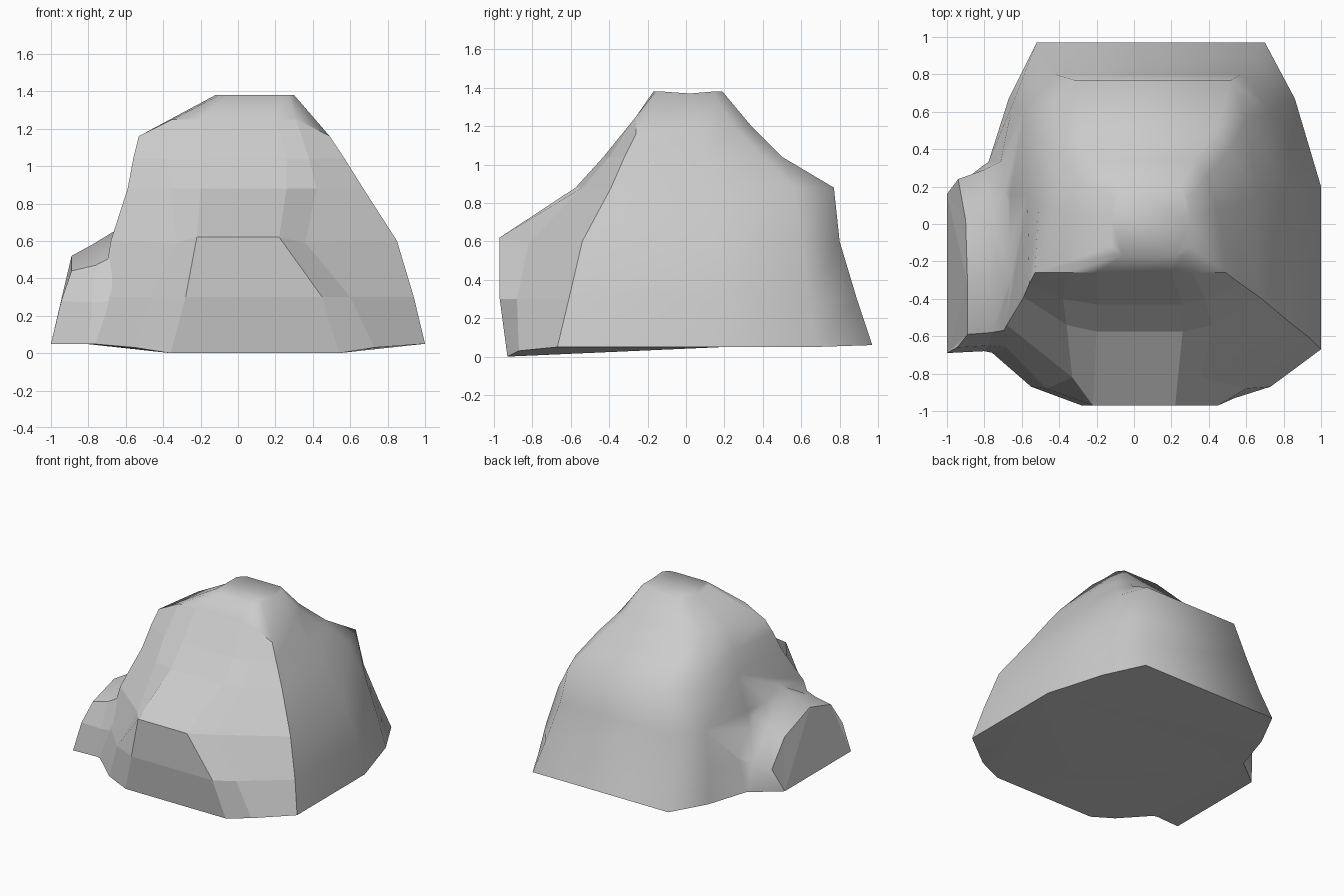
import bpy, bmesh, math

if "Cube" in bpy.data.objects:
    bpy.data.objects.remove(bpy.data.objects["Cube"])


def loft(name, rings):
    """Skin a stack of counter-clockwise point rings and cap both ends."""
    bm = bmesh.new()
    loops = [[bm.verts.new(p) for p in ring] for ring in rings]
    n = len(loops[0])
    for a, b in zip(loops, loops[1:]):
        for i in range(n):
            j = (i + 1) % n
            bm.faces.new((a[i], a[j], b[j], b[i]))
    bm.faces.new(loops[0][::-1])
    bm.faces.new(loops[-1])
    bmesh.ops.triangulate(bm, faces=[f for f in bm.faces if len(f.verts) > 4])
    bmesh.ops.recalc_face_normals(bm, faces=bm.faces)
    me = bpy.data.meshes.new(name)
    bm.to_mesh(me)
    bm.free()
    ob = bpy.data.objects.new(name, me)
    bpy.context.collection.objects.link(ob)
    return ob


# Boulder levels: height, then (left x, right x, y) rows from front to back
levels = [
    (0.05, [(-.36, .54, -.93), (-.55, .73, -.87), (-.78, 1, -.67), (-.82, 1, .2), (-.67, .86, .67), (-.52, .70, .97)]),
    (0.30, [(-.28, .45, -.97), (-.47, .60, -.88), (-.73, .94, -.61), (-.74, .94, .2), (-.65, .81, .64), (-.47, .64, .89)]),
    (0.60, [(-.22, .22, -.97), (-.33, .36, -.82), (-.68, .85, -.54), (-.66, .85, .15), (-.59, .73, .60), (-.42, .57, .80)]),
    (0.88, [(-.20, .26, -.575), (-.36, .42, -.54), (-.59, .67, -.39), (-.57, .66, .15), (-.50, .60, .56), (-.32, .52, .77)]),
    (1.04, [(-.20, .26, -.43), (-.38, .38, -.40), (-.56, .57, -.32), (-.51, .56, .10), (-.42, .51, .40), (-.28, .44, .50)]),
    (1.20, [(-.20, .20, -.26), (-.35, .31, -.26), (-.53, .49, -.26), (-.42, .44, .08), (-.33, .39, .25), (-.20, .31, .34)]),
    (1.38, [(-.06, .22, -.17), (-.10, .27, -.16), (-.12, .30, -.12), (-.12, .30, .02), (-.11, .29, .14), (-.06, .25, .19)]),
]
# Small height changes along the rows of some levels
dips = {
    0.05: (-.05, -.02, 0, 0, 0, .01),
    0.60: (.02, -.01, 0, 0, 0, 0),
    1.20: (.05, .05, -.04, 0, 0, 0),
    1.38: (0, 0, 0, -.01, 0, 0),
}

rings = []
for z, rows in levels:
    dz = dips.get(z, (0,) * 6)
    right = [(r, y, z + d) for (l, r, y), d in zip(rows, dz)]
    left = [(l, y, z + d) for (l, r, y), d in zip(rows, dz)]
    rings.append(right + left[::-1])
boulder = loft("boulder", rings)

# Side lump: outlines from the leaning broken end inwards to the boulder
lump_outline = [
    [(-1, .16, .05), (-.94, .24, .24), (-.90, .02, .41), (-.89, -.32, .52), (-.89, -.59, .44), (-.945, -.66, .28), (-1, -.69, .05)],
    [(-.81, .31, .05), (-.80, .29, .27), (-.78, .06, .48), (-.78, -.29, .58), (-.76, -.58, .47), (-.78, -.65, .27), (-.80, -.68, .05)],
    [(-.48, .52, .05), (-.55, .42, .38), (-.55, .16, .64), (-.55, -.25, .72), (-.55, -.54, .58), (-.50, -.68, .30), (-.50, -.74, .05)],
]
lump = loft("side_lump", lump_outline)

# Fuse the lump into the boulder
mod = boulder.modifiers.new("fuse", 'BOOLEAN')
mod.operation = 'UNION'
mod.solver = 'EXACT'
mod.object = lump
bpy.context.view_layer.objects.active = boulder
boulder.select_set(True)
lump.select_set(False)
bpy.ops.object.modifier_apply(modifier=mod.name)
bpy.data.objects.remove(lump)

# Worn smooth sides, chiselled flat front and broken lump end
bpy.ops.object.shade_smooth_by_angle(angle=math.radians(62))
for f in boulder.data.polygons:
    front = f.normal.y < -0.45 and f.center.y < -0.26
    lump_end = f.normal.x < -0.8 and f.center.x < -0.88
    if front or lump_end:
        f.use_smooth = False
